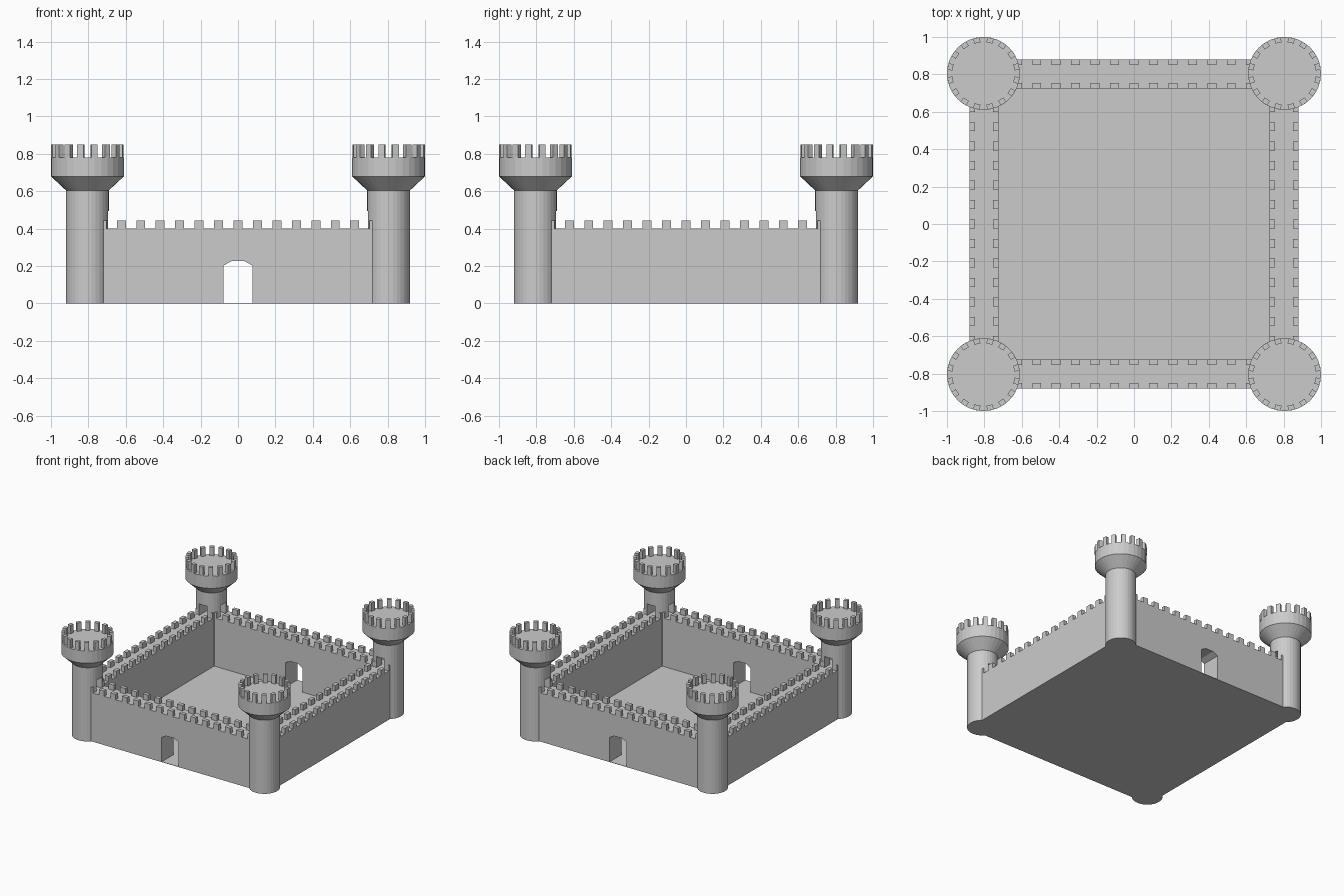
import bpy, bmesh, math
from mathutils import Matrix, Vector

if "Cube" in bpy.data.objects:
    bpy.data.objects.remove(bpy.data.objects["Cube"])

C = 0.805              # tower centre offset
OUT, INN = 0.88, 0.725   # wall outer and inner faces
WALK = 0.4             # walkway height


def finish(bm, name, matrix=None):
    bmesh.ops.recalc_face_normals(bm, faces=bm.faces)
    mesh = bpy.data.meshes.new(name)
    bm.to_mesh(mesh)
    bm.free()
    ob = bpy.data.objects.new(name, mesh)
    bpy.context.collection.objects.link(ob)
    if matrix:
        ob.matrix_world = matrix
    return ob


def add_box(bm, lo, hi, matrix=Matrix()):
    lo, hi = Vector(lo), Vector(hi)
    m = matrix @ Matrix.Translation((lo + hi) / 2) @ Matrix.Diagonal((*(hi - lo), 1))
    bmesh.ops.create_cube(bm, size=1, matrix=m)


def add_prism(bm, points, direction):
    face = bm.faces.new([bm.verts.new(p) for p in points])
    ext = bmesh.ops.extrude_face_region(bm, geom=[face], use_keep_orig=True)
    verts = [g for g in ext["geom"] if isinstance(g, bmesh.types.BMVert)]
    bmesh.ops.translate(bm, verts=verts, vec=direction)


def add_lathe(bm, profile, sides):
    rings = [[bm.verts.new((r * math.cos(2 * math.pi * i / sides),
                            r * math.sin(2 * math.pi * i / sides), z))
              for i in range(sides)] for r, z in profile]
    for a, b in zip(rings, rings[1:]):
        for i in range(sides):
            j = (i + 1) % sides
            bm.faces.new((a[i], a[j], b[j], b[i]))
    bm.faces.new(rings[0][::-1])
    bm.faces.new(rings[-1])


# Courtyard floor
bm = bmesh.new()
add_box(bm, (-OUT, -OUT, 0), (OUT, OUT, 0.003))
finish(bm, "courtyard_floor")

# Front and back walls with an arched gate
half = [(0.077, 0), (0.077, 0.203), (0.035, 0.226)]
outline = [(-OUT, 0)] + [(-x, z) for x, z in half] + half[::-1] + \
          [(OUT, 0), (OUT, WALK), (-OUT, WALK)]
for name, y in (("front_wall", -OUT), ("back_wall", INN)):
    bm = bmesh.new()
    add_prism(bm, [(x, y, z) for x, z in outline], (0, OUT - INN, 0))
    finish(bm, name)

# Side walls
for name, x in (("left_wall", -OUT), ("right_wall", INN)):
    bm = bmesh.new()
    add_box(bm, (x, -INN, 0), (x + OUT - INN, INN, WALK))
    finish(bm, name)

# Wall battlements: an outer and an inner row on every side
for q, side in enumerate(("front", "right", "back", "left")):
    bm = bmesh.new()
    rot = Matrix.Rotation(q * math.pi / 2, 4, 'Z')
    for k in range(-7, 8):
        x = k * 0.104
        for y in (-OUT, -INN - 0.03):
            add_box(bm, (x - 0.024, y, WALK), (x + 0.024, y + 0.03, 0.445), rot)
    finish(bm, side + "_battlements")

# Corner towers with doorways onto the walkways
for q, corner in enumerate(("back_right", "back_left", "front_left", "front_right")):
    place = Matrix.Rotation(q * math.pi / 2, 4, 'Z') @ Matrix.Translation((C, C, 0))

    bm = bmesh.new()
    add_lathe(bm, [(0.115, 0), (0.115, 0.605), (0.195, 0.68), (0.195, 0.78)], 32)
    tower = finish(bm, corner + "_tower", place)

    # L-shaped passage joining the two doorways
    w, e = 0.035, 0.16
    bm = bmesh.new()
    add_prism(bm, [(x, y, WALK) for x, y in
                   ((w, w), (-e, w), (-e, -w), (-w, -w), (-w, -e), (w, -e))],
              (0, 0, 0.095))
    cutter = finish(bm, corner + "_door_cutter", place)
    cutter.hide_render = True
    cutter.hide_set(True)
    mod = tower.modifiers.new("doorways", 'BOOLEAN')
    mod.operation = 'DIFFERENCE'
    mod.solver = 'EXACT'
    mod.object = cutter

    # Ring of merlons
    bm = bmesh.new()
    for i in range(16):
        rot = Matrix.Rotation((i + 0.5) * math.pi / 8, 4, 'Z')
        add_box(bm, (0.166, -0.017, 0.78), (0.194, 0.017, 0.85), rot)
    finish(bm, corner + "_tower_merlons", place)
